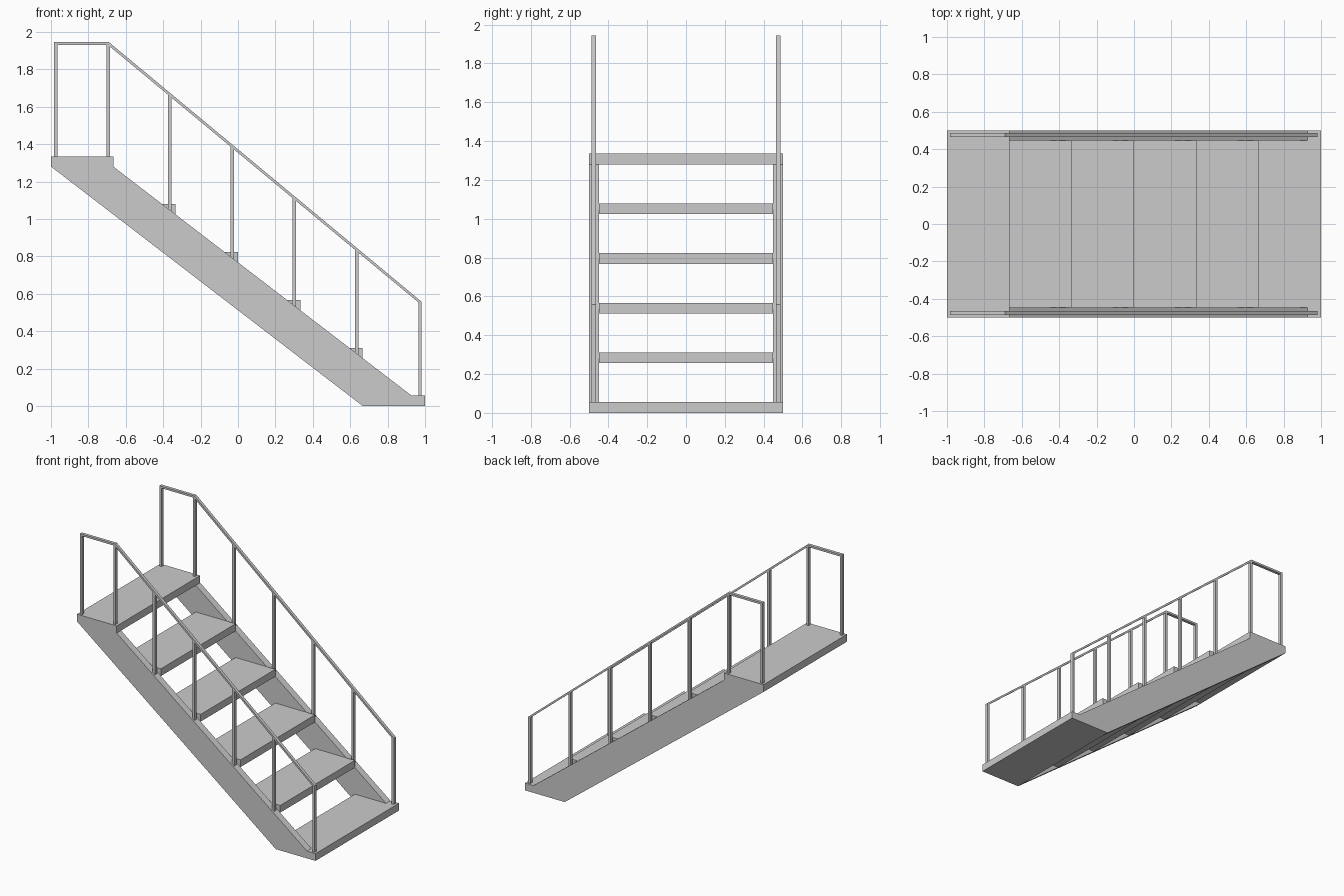
import bpy, bmesh

if "Cube" in bpy.data.objects:
    bpy.data.objects.remove(bpy.data.objects["Cube"])

STEP_X, STEP_Z = 1 / 3, 0.256
THICK = 0.055
LAND_Z = 5 * STEP_Z          # underside of the top landing


def prism(name, profile, y0, y1):
    """Extrude an (x, z) outline from y0 to y1."""
    bm = bmesh.new()
    face = bm.faces.new([bm.verts.new((x, y0, z)) for x, z in profile])
    ext = bmesh.ops.extrude_face_region(bm, geom=[face])
    verts = [g for g in ext["geom"] if isinstance(g, bmesh.types.BMVert)]
    bmesh.ops.translate(bm, verts=verts, vec=(0, y1 - y0, 0))
    bmesh.ops.recalc_face_normals(bm, faces=bm.faces[:])
    mesh = bpy.data.meshes.new(name)
    bm.to_mesh(mesh)
    bm.free()
    ob = bpy.data.objects.new(name, mesh)
    bpy.context.collection.objects.link(ob)
    return ob


def box(name, x0, x1, y0, y1, z0, z1):
    return prism(name, [(x0, z0), (x1, z0), (x1, z1), (x0, z1)], y0, y1)


def mirror_y(ob):
    ob.modifiers.new("mirror", "MIRROR").use_axis = (False, True, False)


def stringer_top(x):
    return LAND_Z - (x + 2 / 3) * STEP_Z / STEP_X


def rail_top(x):
    return min(1.945, 1.945 - (x + 0.69) * 0.83)


# Side stringers
foot_x = -2 / 3 + (LAND_Z - THICK) * STEP_X / STEP_Z
mirror_y(prism("stringer", [
    (-1, LAND_Z), (2 / 3, 0), (1, 0), (1, THICK), (foot_x, THICK),
    (-2 / 3, LAND_Z), (-2 / 3, LAND_Z + THICK), (-1, LAND_Z + THICK)], 0.447, 0.5))

# Treads between the stringers, including the landing and the bottom step
for i in range(6):
    x0, z0 = -1 + i * STEP_X, LAND_Z - i * STEP_Z
    box(f"tread_{i + 1}", x0, x0 + STEP_X, -0.447, 0.447, z0, z0 + THICK)

# Railing posts
R0, R1 = 0.464, 0.487
posts = [-0.975, -0.694] + [-0.365 + i * STEP_X for i in range(4)] + [0.973]
for i, x in enumerate(posts):
    if x < -2 / 3:
        base = LAND_Z + THICK
    else:
        base = max(THICK, stringer_top(x + 0.009))
    mirror_y(box(f"railing_post_{i + 1}", x - 0.009, x + 0.009, R0, R1,
                 base, rail_top(x) - 0.008))

# Handrails: level over the landing, then sloping down
path = [(-0.984, 1.945), (-0.69, 1.945), (0.982, rail_top(0.982))]
drop = [(-0.984, 1.93), (-0.695, 1.93), (0.982, rail_top(0.982) - 0.018)]
mirror_y(prism("handrail", path + drop[::-1], R0, R1))
